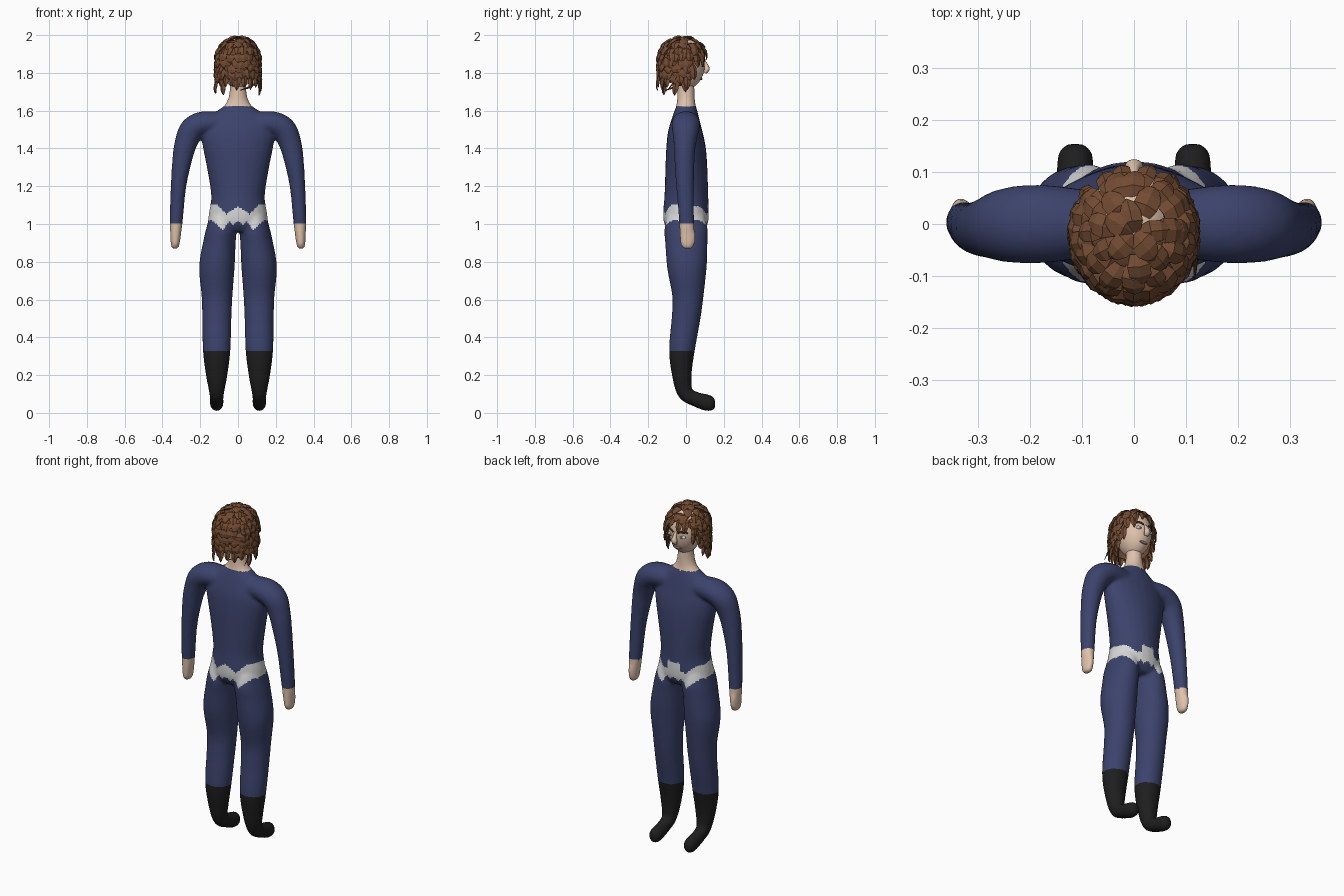
import bpy, bmesh, math, random
from mathutils import Vector

random.seed(4)
if "Cube" in bpy.data.objects:
    bpy.data.objects.remove(bpy.data.objects["Cube"])


def material(name, r, g, b):
    m = bpy.data.materials.new(name)
    m.use_nodes = True
    m.diffuse_color = (r, g, b, 1)
    m.node_tree.nodes["Principled BSDF"].inputs["Base Color"].default_value = (r, g, b, 1)
    return m


navy = material("navy suit", .045, .056, .15)
skin = material("skin", .74, .54, .41)
silver = material("pale belt", .68, .68, .68)
black = material("black boots", .013, .013, .013)
brown = material("brown hair", .17, .07, .032)
dark = material("dark brows", .06, .025, .014)
white = material("eye white", .75, .77, .78)
grey = material("grey iris", .12, .16, .18)
lip = material("lips", .42, .2, .16)


def make_object(name, bm, mat, smooth=True):
    bmesh.ops.recalc_face_normals(bm, faces=bm.faces)
    me = bpy.data.meshes.new(name)
    bm.to_mesh(me)
    bm.free()
    ob = bpy.data.objects.new(name, me)
    bpy.context.collection.objects.link(ob)
    me.materials.append(mat)
    if smooth:
        me.shade_smooth()
    return ob


def spline(rows, steps):
    """Smooth curve through rows of position and radii."""
    pts = [Vector(r) for r in rows]
    out = []
    for i in range(len(pts) - 1):
        a, b, c, d = (pts[min(max(i + k, 0), len(pts) - 1)] for k in (-1, 0, 1, 2))
        for s in range(steps):
            t = s / steps
            out.append(.5 * (2 * b + (c - a) * t + (2 * a - 5 * b + 4 * c - d) * t ** 2
                             + (3 * b - a - 3 * c + d) * t ** 3))
    return out + [pts[-1]]


def loft(bm, rows, ref, sides=24, steps=4):
    """Elliptical tube; each row is x, y, z, radius along ref, other radius."""
    rows = spline(rows, steps)
    centres = [Vector(r[:3]) for r in rows]
    rings = []
    for i, r in enumerate(rows):
        t = (centres[min(i + 1, len(rows) - 1)] - centres[max(i - 1, 0)]).normalized()
        u = (Vector(ref) - t * t.dot(Vector(ref))).normalized()
        v = t.cross(u)
        rings.append([bm.verts.new(centres[i] + u * r[3] * math.cos(a) + v * r[4] * math.sin(a))
                      for a in (math.tau * k / sides for k in range(sides))])
    for p, q in zip(rings, rings[1:]):
        for k in range(sides):
            n = (k + 1) % sides
            bm.faces.new((p[k], p[n], q[n], q[k]))
    bm.faces.new(rings[0][::-1])
    bm.faces.new(rings[-1])


def lookup(points, x):
    """Piecewise linear profile."""
    for (a, u), (b, v) in zip(points, points[1:]):
        if x <= b:
            return u + (v - u) * max(x - a, 0) / (b - a)
    return points[-1][1]


# Body: torso with neck, arms and legs fused into one skin
TORSO = [(0, 0, .96, .135, .09), (0, 0, 1, .158, .115), (0, 0, 1.06, .154, .121),
         (0, .002, 1.15, .142, .116), (0, .002, 1.3, .165, .111), (0, 0, 1.4, .185, .105),
         (0, -.004, 1.48, .195, .093), (0, -.002, 1.55, .165, .075), (0, 0, 1.6, .11, .06),
         (0, 0, 1.625, .074, .052), (0, 0, 1.66, .053, .047), (0, 0, 1.71, .044, .045),
         (0, 0, 1.78, .043, .044)]
ARM = [(.08, 0, 1.53, .065, .06), (.18, 0, 1.533, .076, .064), (.243, -.002, 1.5, .072, .066),
       (.275, -.006, 1.43, .06, .06), (.294, -.008, 1.35, .054, .053),
       (.315, -.005, 1.2, .047, .041), (.327, .003, 1.02, .04, .035),
       (.33, .006, .95, .04, .029), (.333, .008, .89, .036, .023), (.333, .008, .868, .02, .014)]
THUMB = [(.33, .02, .98, .02, .018), (.334, .034, .94, .018, .016), (.336, .04, .9, .01, .01)]
LEG = [(.08, 0, 1.04, .07, .1), (.088, 0, .97, .08, .115), (.098, .002, .9, .086, .112),
       (.112, .005, .77, .094, .105), (.111, .01, .62, .082, .083), (.112, 0, .5, .077, .076),
       (.113, -.022, .33, .073, .068), (.113, -.022, .2, .057, .052),
       (.113, -.006, .11, .04, .042), (.113, .04, .077, .036, .039),
       (.113, .11, .054, .036, .044), (.113, .142, .047, .03, .036), (.113, .154, .046, .014, .018)]

bm = bmesh.new()
loft(bm, TORSO, (1, 0, 0))
for s in (1, -1):
    for rows, ref in ((ARM, (0, 1, 0)), (THUMB, (0, 1, 0)), (LEG, (1, 0, 0))):
        loft(bm, [(s * r[0],) + r[1:] for r in rows], ref)
body = make_object("body", bm, navy)
fuse = body.modifiers.new("fuse", 'REMESH')
fuse.mode = 'VOXEL'
fuse.voxel_size = .009
relax = body.modifiers.new("relax", 'SMOOTH')
relax.factor = .5
relax.iterations = 6
fused = bpy.data.meshes.new_from_object(body.evaluated_get(bpy.context.evaluated_depsgraph_get()))
body.modifiers.clear()
body.data = fused
fused.shade_smooth()
fused.materials.clear()
for m in (navy, skin, silver, black):
    fused.materials.append(m)

# Suit colours: boots, bare hands and neck, zigzag belt
BELT_LOW = [(0, 1.015), (.03, .995), (.045, 1.01), (.08, .97), (.14, 1.02), (.2, 1.01)]
BELT_BACK = [(0, 1.09), (.03, 1.075), (.06, 1.05), (.11, 1.1), (.2, 1.105)]
BELT_FRONT = [(0, 1.1), (.035, 1.11), (.045, 1.06), (.07, 1.05), (.12, 1.095), (.2, 1.105)]
for f in fused.polygons:
    x, y, z = f.center
    x = abs(x)
    if z < .33:
        f.material_index = 3
    elif z > 1.622 or (x > .25 and z < 1):
        f.material_index = 1
    elif x < .22 and lookup(BELT_LOW, x) < z < lookup(BELT_FRONT if y > 0 else BELT_BACK, x):
        f.material_index = 2


# Head and face, which looks along +y
def ball(name, mat, centre, radii, segments=24):
    bm = bmesh.new()
    bmesh.ops.create_uvsphere(bm, u_segments=segments, v_segments=segments // 2, radius=1)
    bmesh.ops.scale(bm, vec=radii, verts=bm.verts)
    bmesh.ops.translate(bm, vec=centre, verts=bm.verts)
    return make_object(name, bm, mat)


head = ball("head", skin, (0, 0, 1.848), (.092, .1, .135), 32)
for v in head.data.vertices:
    if v.co.z < 1.83:
        v.co.x *= 1 - 1.1 * (1.83 - v.co.z)
for s, side in ((1, "left"), (-1, "right")):
    ball(side + "_eye", white, (s * .038, .086, 1.842), (.018, .011, .01))
    ball(side + "_iris", grey, (s * .037, .094, 1.842), (.008, .005, .008), 12)
    ball(side + "_ear", skin, (s * .091, -.005, 1.835), (.012, .022, .032))
    bm = bmesh.new()
    loft(bm, [(s * .015, .1, 1.864, .004, .004), (s * .04, .092, 1.874, .004, .007),
              (s * .064, .073, 1.866, .003, .003)], (0, 1, 0), 8)
    make_object(side + "_brow", bm, dark)
bm = bmesh.new()
loft(bm, [(0, .094, 1.865, .007, .006), (0, .106, 1.84, .011, .011),
          (0, .111, 1.818, .018, .014), (0, .1, 1.8, .012, .008)], (1, 0, 0), 12)
make_object("nose", bm, skin)
ball("mouth", lip, (0, .079, 1.768), (.026, .008, .007))

# Hair: a cap under rows of overlapping pointed locks
ROOT = Vector((0, -.018, 1.868))
LIMIT = [(0, 1.3), (.65, 1.35), (1, 1.75), (1.3, 2.6), (1.8, 2.75), (math.pi, 2.65)]


def limit(a):
    return lookup(LIMIT, abs((a + math.pi) % math.tau - math.pi))


def scalp(a, phi, lift):
    """Dome down to its widest level, then hanging straight."""
    flat = math.sin(min(phi, math.pi / 2))
    drop = math.cos(phi) if phi < math.pi / 2 else math.pi / 2 - phi
    return ROOT + Vector((math.sin(a) * flat * (.106 + lift), math.cos(a) * flat * (.118 + lift),
                          drop * (.112 + (lift if phi < math.pi / 2 else 0))))


bm = bmesh.new()
grid = [[bm.verts.new(scalp(a, limit(a) * (i + .05) / 12, -.004))
         for a in (math.tau * k / 36 for k in range(36))] for i in range(12)]
for p, q in zip(grid, grid[1:]):
    for k in range(36):
        bm.faces.new((p[k - 1], p[k], q[k], q[k - 1]))
bm.faces.new(grid[0])
make_object("hair_cap", bm, brown)

SHAPE = [(0, .6, -.002), (.3, 1, .011), (.6, .95, .014), (.85, .55, .014), (1, .05, .01)]


def lock(bm, a, phi, length, width):
    drift = random.uniform(-.12, .12)
    puff = random.uniform(0, .006)
    rows = []
    for t, w, lift in SHAPE:
        b = a + drift * t
        across = Vector((math.cos(b), -math.sin(b), 0)) * width * w
        edge = scalp(b, phi + length * t, lift + puff * t)
        ridge = scalp(b, phi + length * t, lift + puff * t + .007 * w)
        rows.append([bm.verts.new(p) for p in (edge - across, ridge, edge + across)])
    for p, q in zip(rows, rows[1:]):
        for k in (0, 1):
            bm.faces.new((p[k], p[k + 1], q[k + 1], q[k]))


bm = bmesh.new()
for row in range(10):
    phi = .06 + row * .27
    count = max(5, round(22 * math.sin(min(phi, math.pi / 2))))
    for k in range(count):
        a = math.tau * (k + .5 * (row % 2) + random.uniform(-.2, .2)) / count
        start = phi + random.uniform(-.06, .06)
        room = limit(a) - start
        if room < .2:
            continue
        last = room < .5
        lock(bm, a, start, random.uniform(.55, .85) if last else random.uniform(.5, .6),
             random.uniform(.014, .019) if last else random.uniform(.02, .025))
locks = make_object("hair_locks", bm, brown, False)
thick = locks.modifiers.new("thickness", 'SOLIDIFY')
thick.thickness = .004

# Stray wisps at the nape
bm = bmesh.new()
loft(bm, [(.1, -.01, 1.75, .006, .006), (.06, -.06, 1.725, .006, .005),
          (.012, -.11, 1.708, .002, .002)], (0, 0, 1), 6)
loft(bm, [(.116, -.05, 1.78, .005, .005), (.118, -.08, 1.73, .004, .004),
          (.116, -.108, 1.7, .001, .001)], (1, 0, 0), 6)
make_object("hair_wisps", bm, brown, False)
